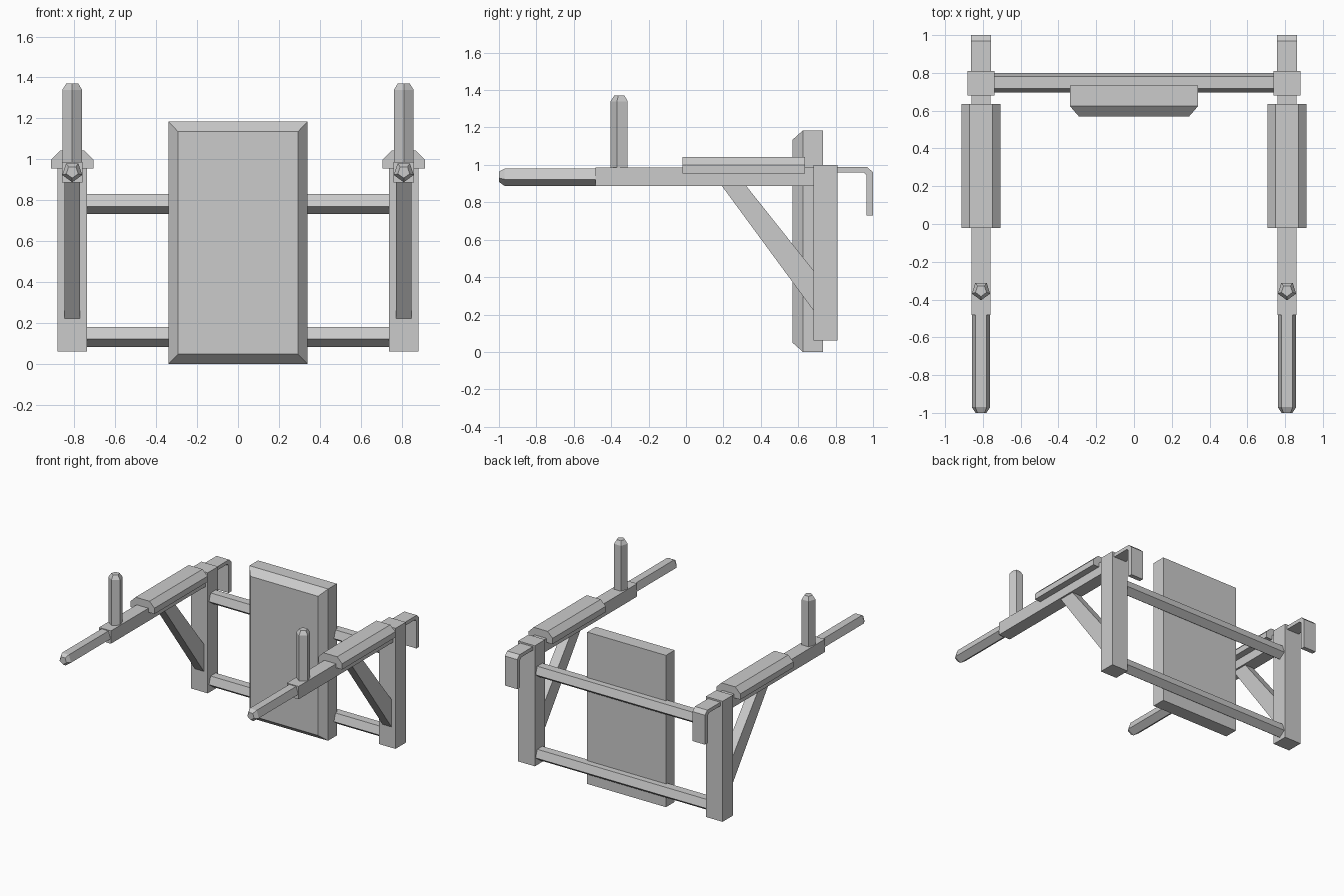
import bpy, bmesh, math

cube = bpy.data.objects.get("Cube")
if cube:
    bpy.data.objects.remove(cube, do_unlink=True)

grey = bpy.data.materials.new("light_grey")
grey.use_nodes = True
COLOUR = (0.6, 0.6, 0.6, 1)
grey.diffuse_color = COLOUR
bsdf = next(n for n in grey.node_tree.nodes if n.type == 'BSDF_PRINCIPLED')
bsdf.inputs["Base Color"].default_value = COLOUR


def loft(name, axis, centre, profile, rings, mirror=False):
    """Sweep a flat profile along an axis; each ring is (position, scale_u, scale_v)."""
    place = {
        'x': lambda p, u, v: (p, u, v),
        'y': lambda p, u, v: (u, p, v),
        'z': lambda p, u, v: (u, v, p),
    }[axis]
    bm = bmesh.new()
    loops = [[bm.verts.new(place(pos, centre[0] + u * su, centre[1] + v * sv))
              for u, v in profile] for pos, su, sv in rings]
    n = len(profile)
    for a, b in zip(loops, loops[1:]):
        for i in range(n):
            j = (i + 1) % n
            bm.faces.new((a[i], a[j], b[j], b[i]))
    bm.faces.new(loops[0])
    bm.faces.new(loops[-1])
    bmesh.ops.recalc_face_normals(bm, faces=bm.faces)
    mesh = bpy.data.meshes.new(name)
    bm.to_mesh(mesh)
    bm.free()
    mesh.materials.append(grey)
    obj = bpy.data.objects.new(name, mesh)
    bpy.context.collection.objects.link(obj)
    if mirror:
        obj.modifiers.new("Mirror", 'MIRROR').use_axis[0] = True
    return obj


def straight(a, b):
    return [(a, 1, 1), (b, 1, 1)]


def rect(hu, hv):
    return [(-hu, -hv), (hu, -hv), (hu, hv), (-hu, hv)]


def pentagon(r):
    """Five-sided section with its point towards negative v."""
    return [(r * math.cos(t), r * math.sin(t))
            for t in (math.radians(-90 + 72 * i) for i in range(5))]


SIDE = 0.81  # distance of each arm from the middle

# Rear posts, arms
loft("posts", 'z', (SIDE, 0.745), rect(0.072, 0.064), straight(0.06, 1.0), True)
loft("arms", 'y', (SIDE, 0.936), rect(0.051, 0.05), straight(-0.483, 0.69), True)

# Padded armrests with chamfered tops
pad = [(-0.103, 0.955), (0.103, 0.955), (0.103, 1.0),
       (0.06, 1.043), (-0.06, 1.043), (-0.103, 1.0)]
loft("armrest_pads", 'y', (SIDE, 0), pad, straight(-0.02, 0.635), True)

# Front and upright handles with tapered tips
loft("front_handles", 'y', (SIDE, 0.939), pentagon(0.051),
     [(-0.48, 1, 1), (-0.97, 1, 1), (-1.0, 0.6, 0.6)], True)
loft("upright_handles", 'z', (SIDE, -0.353), pentagon(0.051),
     [(0.98, 1, 1), (1.34, 1, 1), (1.37, 0.6, 0.6)], True)

# Diagonal braces
brace = [(0.19, 0.89), (0.32, 0.89), (0.69, 0.425), (0.69, 0.21)]
loft("braces", 'x', (0, 0), brace, straight(SIDE - 0.038, SIDE + 0.038), True)

# Rear hooks
hook = [(0.8, 0.988), (0.97, 0.988), (1.0, 0.96), (1.0, 0.73),
        (0.965, 0.73), (0.965, 0.945), (0.95, 0.96), (0.8, 0.96)]
loft("hooks", 'x', (0, 0), hook, straight(SIDE - 0.054, SIDE + 0.054), True)

# Crossbars between the posts
for label, z in (("upper", 0.786), ("lower", 0.138)):
    loft(label + "_crossbar", 'x', (0.748, z), pentagon(0.054), straight(-0.745, 0.745))

# Backrest with bevelled front
loft("backrest", 'y', (0, 0.592), rect(0.34, 0.592),
     [(0.57, 0.86, 0.917), (0.625, 1, 1), (0.732, 1, 1)])
